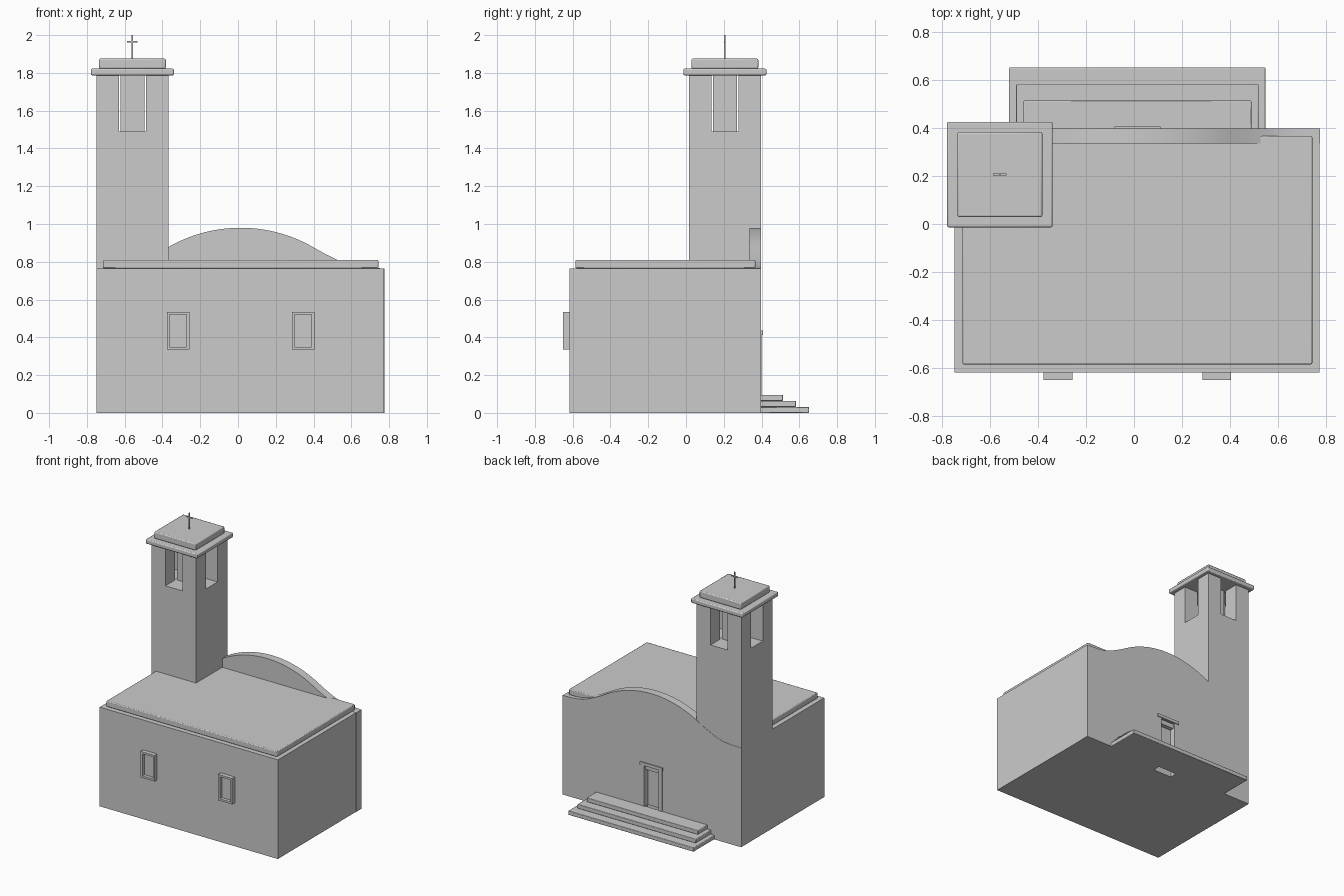
import bpy, bmesh, math

if "Cube" in bpy.data.objects:
    bpy.data.objects.remove(bpy.data.objects["Cube"])


def finish(ob, bevel=0.0):
    bpy.context.collection.objects.link(ob)
    if bevel:
        m = ob.modifiers.new("soft_edge", 'BEVEL')
        m.width = bevel
        m.segments = 2
    bpy.context.view_layer.objects.active = ob
    ob.select_set(True)
    bpy.ops.object.shade_smooth_by_angle(angle=math.radians(30))
    ob.select_set(False)
    return ob


def box(name, x, y, z, bevel=0.0):
    """Box from (min, max) ranges on each axis."""
    bm = bmesh.new()
    bmesh.ops.create_cube(bm, size=1)
    for v in bm.verts:
        v.co = [r[0] if c < 0 else r[1] for c, r in zip(v.co, (x, y, z))]
    me = bpy.data.meshes.new(name)
    bm.to_mesh(me)
    bm.free()
    return finish(bpy.data.objects.new(name, me), bevel)


def slab(name, outline, y0, y1):
    """Extrude an xz outline along y."""
    bm = bmesh.new()
    face = bm.faces.new([bm.verts.new((px, y0, pz)) for px, pz in outline])
    ext = bmesh.ops.extrude_face_region(bm, geom=[face])
    for v in ext['geom']:
        if isinstance(v, bmesh.types.BMVert):
            v.co.y = y1
    bmesh.ops.recalc_face_normals(bm, faces=bm.faces)
    me = bpy.data.meshes.new(name)
    bm.to_mesh(me)
    bm.free()
    return finish(bpy.data.objects.new(name, me))


# Main hall and roof slab
box("hall", (-0.748, 0.773), (-0.618, 0.335), (0, 0.765))
box("roof_slab", (-0.715, 0.743), (-0.585, 0.367), (0.765, 0.81), 0.006)

# Facade with curved gable and a doorway notch
CX = 0.014
R = 0.77
half = [(d * 0.03, 0.98 - R + math.sqrt(R * R - (d * 0.03) ** 2)) for d in range(14)]
half += [(0.45, 0.84), (0.51, 0.811), (0.56, 0.789), (0.61, 0.775), (0.67, 0.768), (0.761, 0.765)]
top = [(CX - d, z) for d, z in reversed(half[1:])] + [(CX + d, z) for d, z in half]
door = [(CX + 0.08, 0), (CX + 0.08, 0.41), (CX - 0.08, 0.41), (CX - 0.08, 0)]
slab("facade", top + [(CX + 0.761, 0)] + door + [(CX - 0.761, 0)], 0.335, 0.398)

# Door with frame and knob
box("door_leaf", (CX - 0.08, CX + 0.08), (0.335, 0.352), (0.09, 0.41))
for s in (-1, 1):
    a, b = sorted((CX + s * 0.062, CX + s * 0.09))
    box("door_jamb", (a, b), (0.35, 0.401), (0.09, 0.415))
box("door_head", (CX - 0.066, CX + 0.066), (0.345, 0.385), (0.375, 0.41))
box("door_lintel", (CX - 0.096, CX + 0.096), (0.35, 0.407), (0.412, 0.435))

# Entrance steps
for i in range(3):
    w = 0.535 - 0.03 * i
    box("step", (CX - w, CX + w), (0.39, 0.652 - 0.069 * i),
        (0.032 * i, 0.032 * (i + 1)), 0.004)

# Framed windows on the wall opposite the door
for wx in (-0.317, 0.345):
    for s in (-1, 1):
        a, b = sorted((wx + s * 0.045, wx + s * 0.06))
        box("window_side", (a, b), (-0.65, -0.61), (0.335, 0.535))
    for z in (0.335, 0.52):
        box("window_rail", (wx - 0.045, wx + 0.045), (-0.65, -0.61), (z, z + 0.015))
    box("window_pane", (wx - 0.045, wx + 0.045), (-0.625, -0.61), (0.35, 0.52))

# Bell tower shaft, corner piers and core
TX, TY = -0.559, 0.206
box("tower_shaft", (TX - 0.19, TX + 0.19), (TY - 0.19, TY + 0.19), (0, 1.49))
for sx in (-1, 1):
    for sy in (-1, 1):
        xs = sorted((TX + sx * 0.072, TX + sx * 0.19))
        ys = sorted((TY + sy * 0.072, TY + sy * 0.19))
        box("belfry_pier", xs, ys, (1.49, 1.787))
box("belfry_core", (TX - 0.063, TX + 0.063), (TY - 0.063, TY + 0.063), (1.49, 1.787))

# Tower caps
for name, w, z0, z1 in (("cap_lower", 0.22, 1.787, 1.822), ("cap_upper", 0.177, 1.822, 1.875)):
    box(name, (TX - w, TX + w), (TY - w, TY + w), (z0, z1), 0.007)

# Cross
box("cross_post", (TX - 0.004, TX + 0.004), (TY - 0.004, TY + 0.004), (1.87, 2.0))
box("cross_arm", (TX - 0.028, TX + 0.028), (TY - 0.004, TY + 0.004), (1.962, 1.97))
